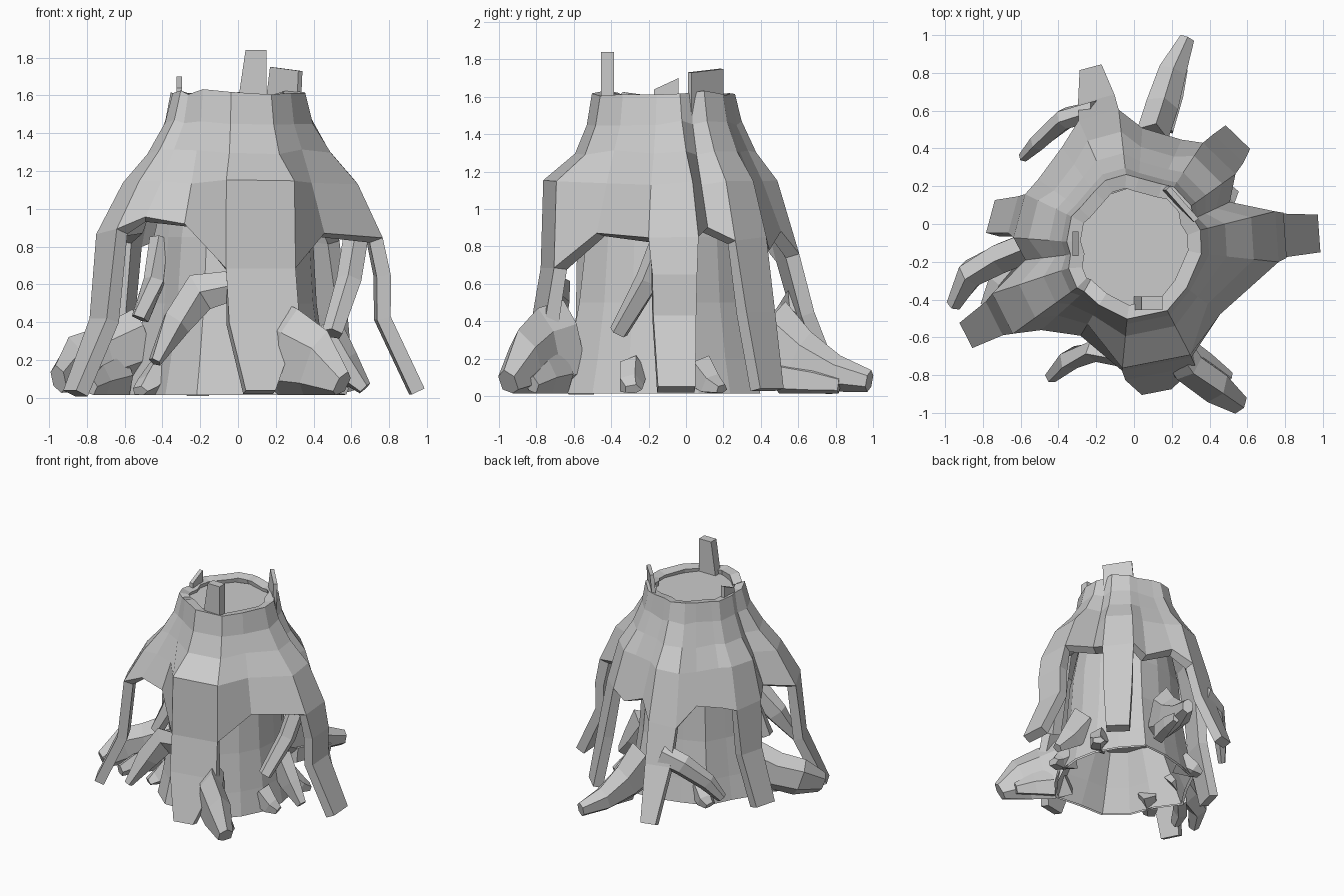
import bpy, bmesh, math, random
from mathutils import Vector

random.seed(4)
cube = bpy.data.objects.get("Cube")
if cube:
    bpy.data.objects.remove(cube)

mat = bpy.data.materials.new("weathered_grey")
mat.use_nodes = True
GREY = (0.6, 0.6, 0.6, 1)
mat.diffuse_color = GREY
mat.node_tree.nodes["Principled BSDF"].inputs["Base Color"].default_value = GREY

CENTRE = Vector((0, -0.12, 0))


def polar(deg, r, z):
    a = math.radians(deg)
    return CENTRE + Vector((r * math.cos(a), r * math.sin(a), z))


def finish(bm, name, thickness=0, recalc=True):
    if recalc:
        bmesh.ops.recalc_face_normals(bm, faces=bm.faces)
    mesh = bpy.data.meshes.new(name)
    bm.to_mesh(mesh)
    bm.free()
    mesh.materials.append(mat)
    obj = bpy.data.objects.new(name, mesh)
    bpy.context.collection.objects.link(obj)
    if thickness:
        mod = obj.modifiers.new("thickness", "SOLIDIFY")
        mod.thickness = thickness
        mod.offset = -1
    return obj


def bridge(bm, lower, upper, closed=True):
    n = len(lower)
    for i in range(n if closed else n - 1):
        j = (i + 1) % n
        bm.faces.new((lower[i], lower[j], upper[j], upper[i]))


def tube(name, path, sides=6):
    """Tapered limb through (x, y, z, width, height) stations."""
    bm = bmesh.new()
    pts = [Vector(p[:3]) for p in path]
    rings = []
    for i, p in enumerate(path):
        d = (pts[min(i + 1, len(pts) - 1)] - pts[max(i - 1, 0)]).normalized()
        side = d.cross(Vector((0, 0, 1))).normalized()
        up = side.cross(d)
        ring = []
        for k in range(sides):
            a = math.tau * (k + 0.5) / sides
            v = pts[i] + side * math.cos(a) * p[3] + up * math.sin(a) * p[4]
            v.z = max(v.z, 0.015)
            ring.append(bm.verts.new(v))
        rings.append(ring)
    for lo, hi in zip(rings, rings[1:]):
        bridge(bm, lo, hi)
    bm.faces.new(rings[0][::-1])
    bm.faces.new(rings[-1])
    return finish(bm, name)


# Bark shell: ribs that spread from the rim and carry on as legs to the ground.
# Each rib: angle, reach, half width, bulge, lower edge, leg stations (x, y, z, half width)
RIBS = [
    (4, 0.77, 0.135, 0.68, 0.86, [(0.8, -0.06, 0.65, 0.12), (0.8, -0.06, 0.43, 0.115), (0.98, -0.05, 0.05, 0.1)]),
    (46, 0.66, 0.12, 0.7, 0.84, [(0.5, 0.4, 0.45, 0.11), (0.55, 0.46, 0.04, 0.09)]),
    (105, 0.73, 0.11, 0.66, 0.75, [(-0.2, 0.66, 0.45, 0.1), (-0.23, 0.83, 0.04, 0.06)]),
    (165, 0.64, 0.12, 0.72, 0.82, [(-0.64, 0.05, 0.45, 0.1), (-0.76, 0.04, 0.04, 0.09)]),
    (207, 0.79, 0.12, 0.65, 0.88, [(-0.74, -0.5, 0.42, 0.1), (-0.89, -0.59, 0.04, 0.075)]),
    (281, 0.66, 0.19, 0.95, 0.69, [(0.14, -0.79, 0.4, 0.19), (0.12, -0.89, 0.04, 0.08)]),
]
# Webs between successive ribs: angle, reach, arch height
WEBS = [
    [(25, 0.56, 0.91)],
    [(66, 0.62, 0.79), (86, 0.63, 0.88)],
    [(126, 0.65, 0.89), (145, 0.62, 0.83)],
    [(187, 0.58, 0.89)],
    [(222, 0.66, 0.96), (239, 0.55, 0.93)],
    [(322, 0.58, 0.88)],
]

LEVELS = [1.62, 1.46, 1.3, 1.14]


def column(bm, deg, rim, reach, bulge, end_z):
    """One vertical run of shell vertices from the rim to the lower edge."""
    rim += 0.03 * abs(math.sin(math.radians(deg)))
    verts = []
    for z, f in zip(LEVELS + [end_z], (0, 0.1, 0.33, bulge, 1)):
        jitter = random.uniform(-0.015, 0.015)
        verts.append(bm.verts.new(polar(deg, rim + (reach - rim) * f, z + jitter)))
    return verts


bm = bmesh.new()
columns = []
legs = []
for (deg, reach, half, bulge, low, leg), web in zip(RIBS, WEBS):
    da = math.degrees(half / reach)
    left, right = (column(bm, deg + s * da, 0.355, reach, bulge, low) for s in (-1, 1))
    columns += [left, right]
    columns += [column(bm, d, 0.335, r, 0.62, z) for d, r, z in web]
    legs.append((left[-1], right[-1], deg, leg))
for i, col in enumerate(columns):
    bridge(bm, col, columns[(i + 1) % len(columns)], closed=False)
for a, b, deg, leg in legs:
    t = math.radians(deg + 90)
    tangent = Vector((math.cos(t), math.sin(t), 0))
    for x, y, z, w in leg:
        c, d = (bm.verts.new(Vector((x, y, z)) + tangent * s * w) for s in (-1, 1))
        bm.faces.new((a, c, d, b))
        a, b = c, d
finish(bm, "bark_shell", 0.075, recalc=False)

# Inner trunk, flared at the foot, and the hollow under it
SIDES = 16
wobble = [random.uniform(-0.035, 0.035) for _ in range(SIDES)]


def lathe(name, profile, lid):
    bm = bmesh.new()
    rings = [[bm.verts.new(polar(360 * k / SIDES, r + wobble[k] * (1.6 - z), z))
              for k in range(SIDES)] for z, r in profile]
    for lo, hi in zip(rings, rings[1:]):
        bridge(bm, lo, hi)
    if lid:
        bm.faces.new(rings[-1])
        bmesh.ops.reverse_faces(bm, faces=bm.faces)
    finish(bm, name, recalc=False)


lathe("inner_trunk", ((0.015, 0.54), (0.2, 0.5), (0.5, 0.45), (0.85, 0.42), (1.25, 0.34), (1.55, 0.28)), False)
lathe("root_hollow", ((0.015, 0.52), (0.2, 0.44), (0.45, 0.33)), True)

# Cut top, recessed in the rim
bm = bmesh.new()
bm.faces.new([bm.verts.new(polar(36 * k + 18, 0.32, 1.57)) for k in range(10)])
finish(bm, "cut_top")

# Splinters standing on the rim: base ends, top ends, thickness
SPLINTERS = [
    ("front_splinter", (0, -0.42, 1.57), (0.15, -0.42, 1.57), (0.15, -0.42, 1.84), (0.04, -0.42, 1.84), 0.07),
    ("back_splinter", (0.15, 0.19, 1.5), (0.32, 0.02, 1.5), (0.33, 0.02, 1.73), (0.18, 0.19, 1.75), 0.03),
    ("side_splinter", (-0.31, -0.17, 1.5), (-0.31, -0.04, 1.5), (-0.31, -0.04, 1.7), (-0.31, -0.17, 1.64), 0.03),
]
for name, *corners, thick in SPLINTERS:
    bm = bmesh.new()
    bm.faces.new([bm.verts.new(c) for c in corners])
    obj = finish(bm, name, thick)
    obj.modifiers["thickness"].offset = 0

# Large roots and hanging branches
tube("front_root", [(0.19, -0.6, 0.26, 0.1, 0.26), (0.27, -0.74, 0.22, 0.1, 0.26),
                    (0.41, -0.85, 0.17, 0.1, 0.2), (0.55, -0.95, 0.07, 0.06, 0.08)])
tube("front_root_fork", [(0.26, -0.66, 0.12, 0.07, 0.14), (0.38, -0.74, 0.1, 0.06, 0.1),
                         (0.5, -0.82, 0.06, 0.04, 0.05)], 5)
tube("back_root", [(0.08, 0.42, 0.32, 0.1, 0.22), (0.14, 0.6, 0.2, 0.1, 0.16),
                   (0.2, 0.8, 0.12, 0.085, 0.1), (0.28, 0.98, 0.08, 0.045, 0.06)])
tube("back_root_fork", [(0.16, 0.5, 0.1, 0.06, 0.1), (0.22, 0.68, 0.08, 0.05, 0.08),
                        (0.26, 0.82, 0.06, 0.03, 0.05)], 5)
tube("right_root", [(-0.5, -0.1, 0.3, 0.09, 0.18), (-0.7, -0.18, 0.22, 0.09, 0.16),
                    (-0.86, -0.26, 0.18, 0.08, 0.15), (-0.95, -0.42, 0.1, 0.045, 0.08)])
tube("right_root_fork", [(-0.6, -0.16, 0.12, 0.06, 0.12), (-0.72, -0.3, 0.09, 0.06, 0.09),
                         (-0.78, -0.43, 0.06, 0.04, 0.05)], 5)
tube("back_right_root", [(-0.2, 0.6, 0.52, 0.06, 0.1), (-0.36, 0.56, 0.46, 0.06, 0.09),
                         (-0.5, 0.44, 0.31, 0.05, 0.07), (-0.58, 0.36, 0.17, 0.03, 0.04)])
tube("front_branch", [(0.0, -0.72, 0.6, 0.05, 0.08), (-0.2, -0.67, 0.56, 0.06, 0.11),
                      (-0.33, -0.71, 0.4, 0.06, 0.09), (-0.44, -0.81, 0.19, 0.035, 0.035)], 5)
tube("left_branch", [(0.63, -0.1, 0.88, 0.07, 0.07), (0.59, -0.2, 0.62, 0.07, 0.07),
                     (0.5, -0.36, 0.34, 0.06, 0.05)], 5)
tube("left_root", [(0.42, -0.08, 0.36, 0.07, 0.14), (0.55, -0.1, 0.18, 0.06, 0.1),
                   (0.67, -0.12, 0.05, 0.04, 0.04)], 5)
tube("right_branch", [(-0.42, -0.2, 0.84, 0.05, 0.06), (-0.44, -0.28, 0.62, 0.06, 0.06),
                      (-0.52, -0.32, 0.42, 0.05, 0.05)], 5)

# Small roots hugging the foot of the trunk
for i, deg in enumerate((25, 130, 205, 338)):
    path = [(*polar(deg, 0.44, 0.13), 0.08, 0.11),
            (*polar(deg + 3, 0.54, 0.06), 0.07, 0.07),
            (*polar(deg + 6, random.uniform(0.58, 0.64), 0.035), 0.05, 0.03)]
    tube(f"small_root_{i + 1}", path, 5)
